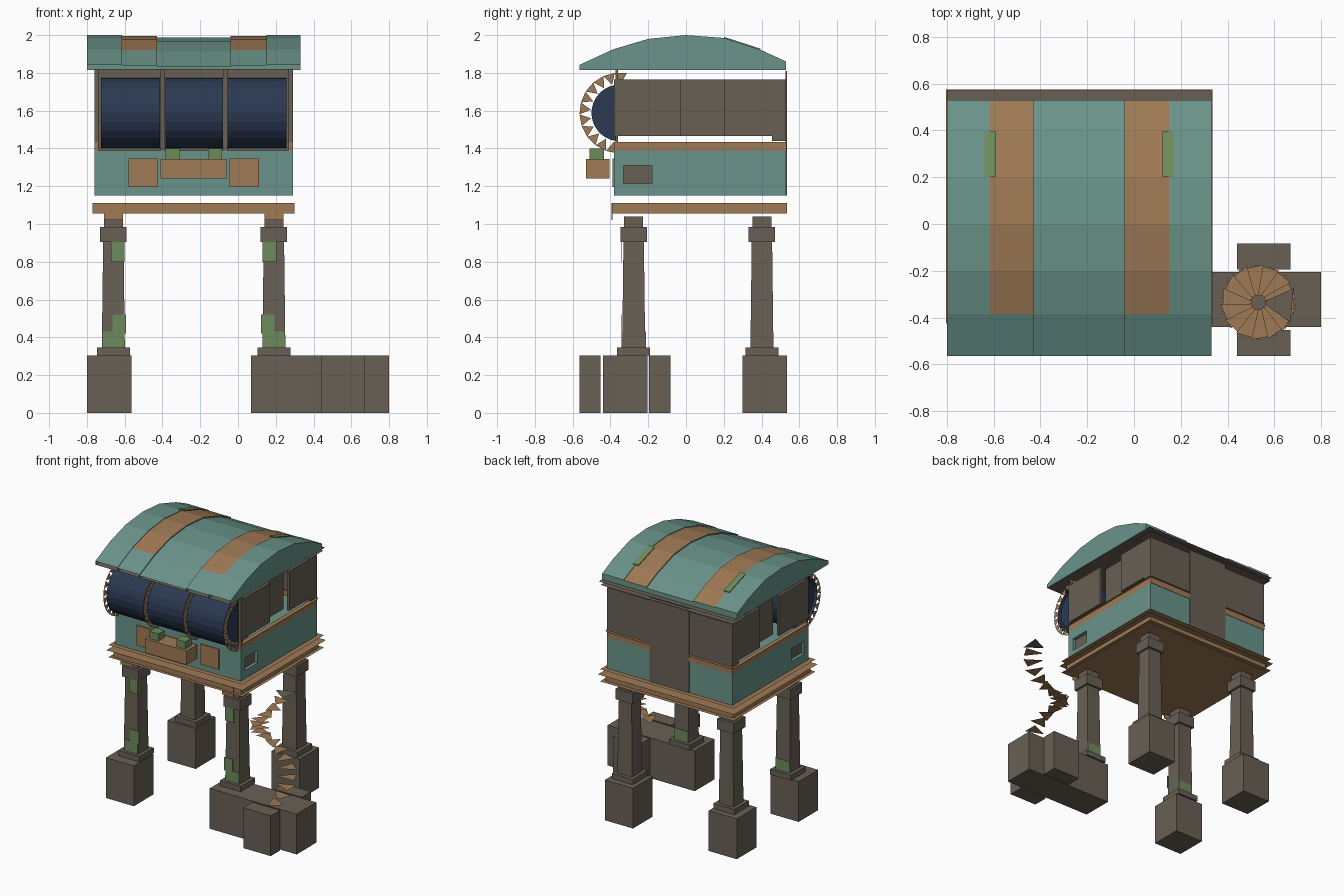
import bpy, bmesh
from math import sin, cos, radians

cube = bpy.data.objects.get("Cube")
if cube:
    bpy.data.objects.remove(cube)


def material(name, r, g, b):
    m = bpy.data.materials.new(name)
    m.use_nodes = True
    m.diffuse_color = (r, g, b, 1)
    m.node_tree.nodes["Principled BSDF"].inputs["Base Color"].default_value = (r, g, b, 1)
    return m


TEAL = material("teal paint", .145, .295, .255)
WOOD = material("warm wood", .345, .193, .09)
STONE = material("brown stone", .138, .117, .09)
MOSS = material("moss green", .15, .26, .105)
NAVY = material("navy glass", .024, .041, .084)


def mesh(name, verts, faces, *mats):
    me = bpy.data.meshes.new(name)
    me.from_pydata(verts, [], faces)
    for m in mats:
        me.materials.append(m)
    bm = bmesh.new()
    bm.from_mesh(me)
    bmesh.ops.recalc_face_normals(bm, faces=bm.faces)
    bm.to_mesh(me)
    bm.free()
    ob = bpy.data.objects.new(name, me)
    bpy.context.collection.objects.link(ob)
    return ob


def frustum(name, lower, upper, z0, z1, mat):
    """Four-sided block between two (x0, x1, y0, y1) rectangles."""
    verts = [(x, y, z) for (a, b, c, d), z in ((lower, z0), (upper, z1))
             for x, y in ((a, c), (b, c), (b, d), (a, d))]
    sides = [(i, (i + 1) % 4, (i + 1) % 4 + 4, i + 4) for i in range(4)]
    return mesh(name, verts, sides + [(3, 2, 1, 0), (4, 5, 6, 7)], mat)


def box(name, x0, x1, y0, y1, z0, z1, mat):
    return frustum(name, (x0, x1, y0, y1), (x0, x1, y0, y1), z0, z1, mat)


def sheet(name, x0, x1, y0, y1, z, mat):
    return mesh(name, [(x0, y0, z), (x1, y0, z), (x1, y1, z), (x0, y1, z)], [(0, 1, 2, 3)], mat)


def prism(name, profile, x0, x1, *mats):
    """Extrude a (y, z) outline along x."""
    n = len(profile)
    verts = [(x, y, z) for x in (x0, x1) for y, z in profile]
    faces = [(i, (i + 1) % n, (i + 1) % n + n, i + n) for i in range(n)]
    return mesh(name, verts, faces + [tuple(range(n)), tuple(range(n, 2 * n))], *mats)


MID = -.235          # centre of the house in x
L, R, F, B = -.76, .29, -.38, .53

# Footings
for x0 in (-.8, .07):
    box("rear_footing", x0, x0 + .235, .30, .535, 0, .305, STONE)
box("front_footing", -.8, -.565, -.44, -.205, 0, .305, STONE)
box("stair_footing", .07, .8, -.44, -.205, 0, .305, STONE)
for y0 in (-.565, -.195):
    box("stair_footing_wing", .44, .67, y0, y0 + .112, 0, .305, STONE)

# Columns
for cx in (-.66, .19):
    for cy in (-.277, .402):
        def square(h):
            return (cx - h, cx + h, cy - h, cy + h)
        frustum("column_plinth", square(.087), square(.087), .305, .345, STONE)
        frustum("column_shaft", square(.061), square(.054), .345, .905, STONE)
        frustum("column_cap", square(.07), square(.07), .905, .985, STONE)
        frustum("column_neck", square(.05), square(.05), .985, 1.04, STONE)
    # Moss plates on the front columns
    s = 1 if cx < MID else -1
    for z0, z1, off in ((.80, .908, .023), (.42, .52, .032)):
        edge = cx + s * off
        box("column_moss", edge - .036, edge + .036, -.342, -.338, z0, z1, MOSS)
    for y in (-.341, -.217):
        box("column_foot_moss", cx - .058, cx + .058, y, y + .004, .345, .43, MOSS)
    box("column_bracket", cx - .05, cx + .05, -.394, -.39, 1.02, 1.11, WOOD)

# Layered platform
box("platform_beam", -.77, .30, -.39, .535, 1.055, 1.11, WOOD)
for z, o in ((1.058, .035), (1.112, .045), (1.15, .035)):
    sheet("platform_layer", L - o, R + o, F - o, B + o, z, WOOD)

# Lower body with a recessed vent on each side
body = box("lower_body", L, R, F, B, 1.152, 1.39, TEAL)
for x, s in ((R, 1), (L, -1)):
    cutter = box("vent_cutter", x - .03, x + .03, -.33, -.18, 1.215, 1.31, TEAL)
    cutter.hide_render = True
    cutter.hide_set(True)
    cut = body.modifiers.new("vent", "BOOLEAN")
    cut.operation, cut.object = "DIFFERENCE", cutter
    vent_x = sorted((x - s * .029, x - s * .025))
    box("side_vent", *vent_x, -.33, -.18, 1.215, 1.31, STONE)
    x0, x1 = sorted((x, x - s * .02))
    box("side_trim", x0, x1, F, B, 1.39, 1.435, WOOD)
    sheet("side_ledge", *sorted((x - s * .02, x + s * .015)), F, B, 1.436, WOOD)
    # Upper side panels, the middle one recessed
    box("front_side_panel", x0, x1, F, -.03, 1.465, 1.765, STONE)
    box("rear_side_panel", x0, x1, .20, B, 1.465, 1.765, STONE)
    box("middle_side_panel", x0 - s * .05, x1 - s * .05, -.03, .20, 1.465, 1.765, STONE)
    box("corner_block", x0, x1, .455, B, 1.44, 1.465, STONE)

# Back wall and door
box("back_door", MID - .165, MID + .165, B - .004, B + .005, 1.152, 1.81, STONE)
for x0, x1 in ((L, MID - .165), (MID + .165, R)):
    box("back_panel", x0, x1, B - .02, B, 1.44, 1.765, STONE)
    box("back_trim", x0, x1, B - .01, B + .003, 1.39, 1.435, WOOD)
    sheet("back_ledge", x0, x1, B - .02, B + .015, 1.436, WOOD)

# Front wall details
box("front_frame", L, R, -.364, -.36, 1.39, 1.82, STONE)
for x0 in (-.58, -.045):
    box("front_panel", x0, x0 + .155, F - .008, F, 1.195, 1.348, WOOD)
box("planter", -.41, -.06, -.53, -.405, 1.24, 1.345, WOOD)
for x0 in (-.385, -.16):
    box("planter_shrub", x0, x0 + .075, -.51, -.435, 1.345, 1.4, MOSS)

# Rounded window bay
CY, CZ, N = -.35, 1.588, 24


def ring(x, r, start, step, count):
    return [(x, CY + r * cos(radians(start + i * step)), CZ + r * sin(radians(start + i * step)))
            for i in range(count)]


for x0, x1 in ((-.725, -.412), (-.385, -.08), (-.055, .258)):
    mesh("bay_glass", ring(x0, .188, 0, 15, N) + ring(x1, .188, 0, 15, N),
         [(i, (i + 1) % N, (i + 1) % N + N, i + N) for i in range(N)], NAVY)
for x in (-.725, .258):
    mesh("bay_end", ring(x, .15, 98, 164 / N, N + 1), [tuple(range(N + 1))], NAVY)
for x in (-.735, -.398, -.068, .268):
    outer, inner = ring(x, .214, 80, 17, 13), ring(x, .155, 88.5, 17, 12)
    mesh("bay_rib_teeth", outer + inner, [(i, i + 1, 13 + i) for i in range(12)], WOOD)
for x in (-.398, -.068, L + .012, R - .012):
    box("bay_mullion", x - .012, x + .012, -.374, -.364, 1.39, 1.82, STONE)

# Arched roof in five open-fronted sections, two with wooden bands
ARCH = [(-.565, 1.815), (-.565, 1.842), (-.385, 1.925), (-.2, 1.98), (0, 2),
        (.2, 1.985), (.4, 1.92), (.53, 1.86), (.53, 1.815)]
cuts = [-.8, -.615, -.43, -.04, .15, .332]
for k, drop in enumerate((0, .004, .012, .004, 0)):
    outline = [(y, z - drop if z > 1.82 else z) for y, z in ARCH]
    roof = prism("roof_section", outline, cuts[k], cuts[k + 1], TEAL, WOOD)
    bm = bmesh.new()
    bm.from_mesh(roof.data)
    for f in bm.faces:
        if k % 2 and f.normal.z > .3 and f.calc_center_median().y > -.38:
            f.material_index = 1
    lip = [f for f in bm.faces if f.normal.y < -.95 or f.normal.z < -.95]
    bmesh.ops.delete(bm, geom=lip, context="FACES")
    bm.to_mesh(roof.data)
    bm.free()
sheet("roof_underside", -.8, .332, -.565, .57, 1.815, STONE)
sheet("roof_back_ledge", -.79, .32, .40, .565, 1.79, STONE)

# Moss plates on the roof
slope = [(.2, 1.985), (.395, 1.922), (.395, 1.928), (.2, 1.991)]
for x0 in (-.64, .122):
    prism("roof_moss", slope, x0, x0 + .047, MOSS)

# Spiral stair of thin wedge treads below a stone landing
STEPS = 16


def tread(name, angle, half, z, mat):
    corners = ((.03, half * .5), (.162, half), (.162, -half), (.03, -half * .5))
    pts = [(.532 + r * cos(radians(angle + d)), -.335 + r * sin(radians(angle + d)), z)
           for r, d in corners]
    mesh(name, pts, [(0, 1, 2, 3)], mat)


tread("stair_landing", -5, 27, 1.14, STONE)
for i in range(STEPS):
    t = i / (STEPS - 1)
    tread("stair_tread", -30 - 380 * t, 20, 1.1 - .77 * t, WOOD)
